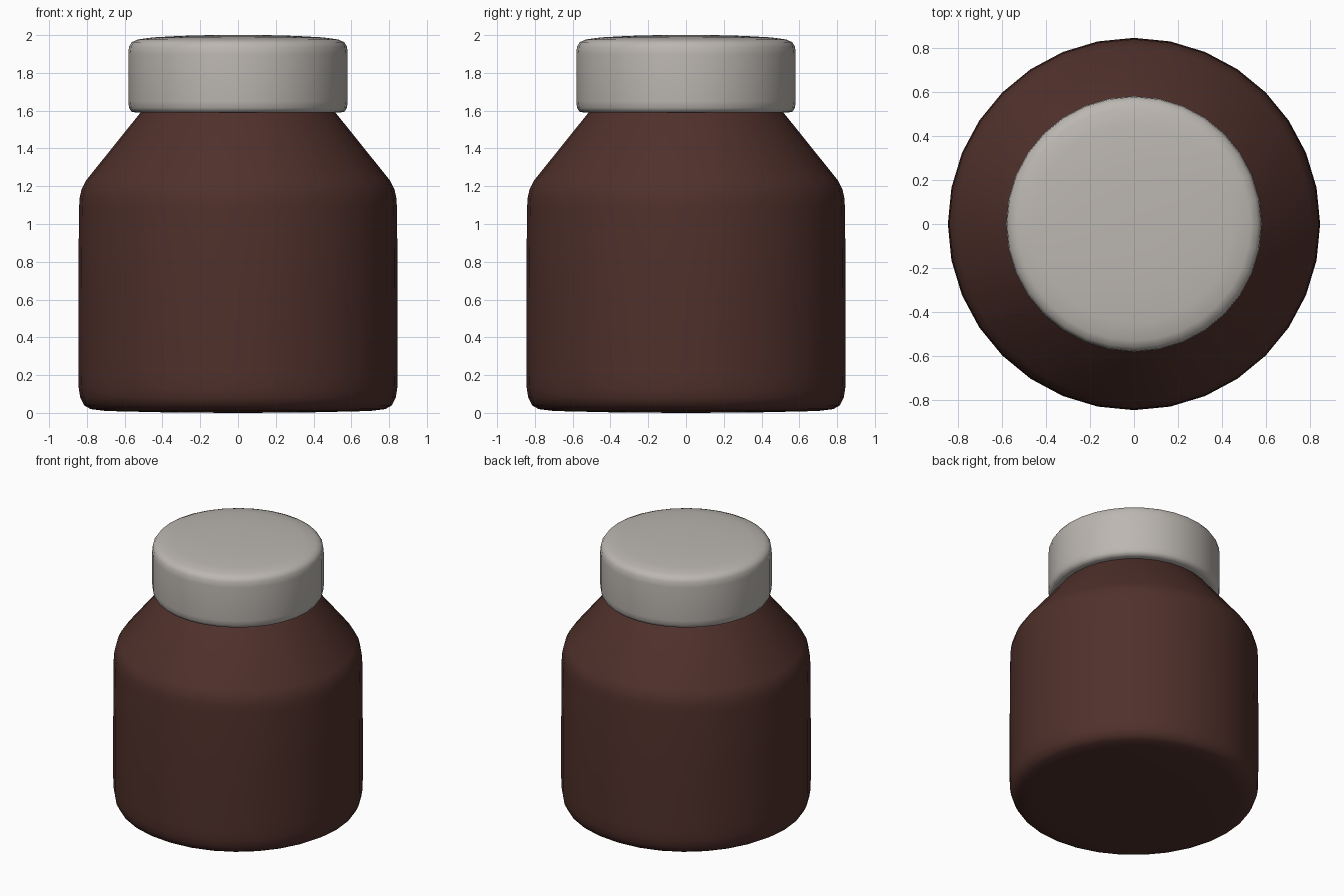
import bpy, bmesh, math

if "Cube" in bpy.data.objects:
    bpy.data.objects.remove(bpy.data.objects["Cube"])

SIDES = 32


def lathe(name, profile, color):
    """Spin an (r, z) profile, running from bottom centre to top centre, about z."""
    bm = bmesh.new()
    rings = []
    for r, z in profile:
        if r == 0:
            rings.append([bm.verts.new((0, 0, z))] * SIDES)
        else:
            angles = [2 * math.pi * i / SIDES for i in range(SIDES)]
            rings.append([bm.verts.new((r * math.cos(a), r * math.sin(a), z)) for a in angles])
    for low, high in zip(rings, rings[1:]):
        for i in range(SIDES):
            j = (i + 1) % SIDES
            # dict keeps order and drops the repeated pole vertex
            bm.faces.new(list(dict.fromkeys((low[i], low[j], high[j], high[i]))))
    bmesh.ops.recalc_face_normals(bm, faces=bm.faces)
    mesh = bpy.data.meshes.new(name)
    bm.to_mesh(mesh)
    bm.free()
    obj = bpy.data.objects.new(name, mesh)
    bpy.context.collection.objects.link(obj)
    mat = bpy.data.materials.new(name + "_colour")
    mat.diffuse_color = (*color, 1)
    mat.use_nodes = True
    mat.node_tree.nodes["Principled BSDF"].inputs["Base Color"].default_value = mat.diffuse_color
    mesh.materials.append(mat)
    bpy.ops.object.select_all(action='DESELECT')
    obj.select_set(True)
    bpy.context.view_layer.objects.active = obj
    bpy.ops.object.shade_smooth_by_angle(angle=math.radians(50))
    return obj


# Bottle body with rounded base, sloped shoulder and a neck hidden in the cap
lathe("bottle_body", [
    (0, 0), (0.35, 0.002), (0.70, 0.01), (0.78, 0.02), (0.815, 0.04),
    (0.835, 0.08), (0.843, 0.13), (0.845, 0.20), (0.845, 0.65), (0.842, 1.08),
    (0.838, 1.14), (0.828, 1.185), (0.805, 1.23), (0.52, 1.585),
    (0.48, 1.63), (0.48, 1.80), (0, 1.80),
], (0.08, 0.03, 0.024))

# Screw cap with softened edges and a gently domed top
lathe("cap", [
    (0, 1.59), (0.54, 1.59), (0.565, 1.595), (0.577, 1.615), (0.581, 1.65),
    (0.581, 1.90), (0.577, 1.94), (0.562, 1.963), (0.53, 1.977),
    (0.45, 1.988), (0.30, 1.996), (0.15, 2.0), (0, 2.0),
], (0.5, 0.47, 0.44))
